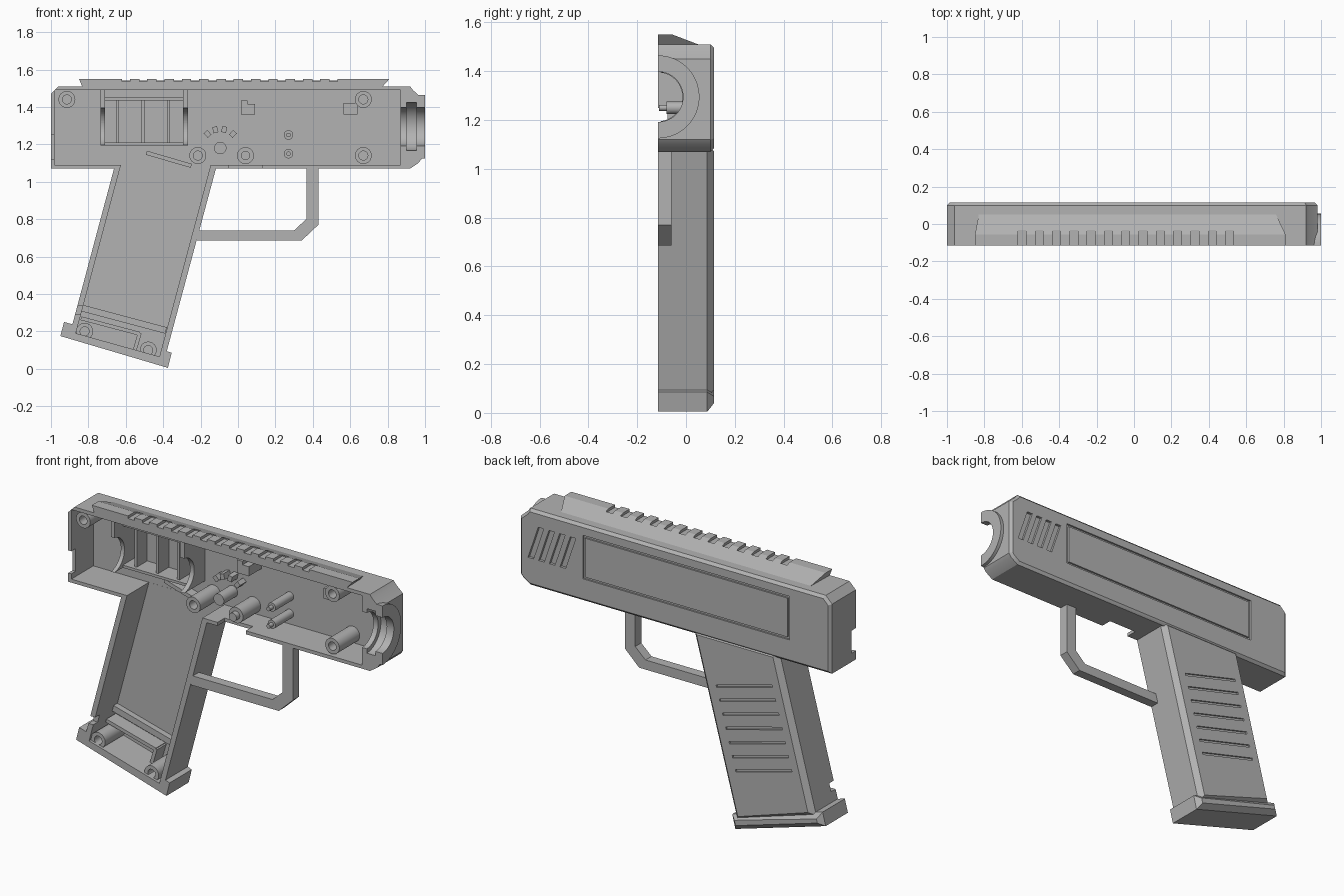
import bpy, bmesh, math
from mathutils import Vector, Matrix

if "Cube" in bpy.data.objects:
    bpy.data.objects.remove(bpy.data.objects["Cube"])

grey = bpy.data.materials.new("plain grey")
grey.use_nodes = True
grey.diffuse_color = (0.45, 0.45, 0.45, 1)
grey.node_tree.nodes["Principled BSDF"].inputs["Base Color"].default_value = grey.diffuse_color

OPEN, BACK, FLOOR = -0.115, 0.115, 0.085   # split plane, outer face, inner face
AXIS = 1.295                               # barrel height
LEAN = math.radians(15)


def finish(name, bm):
    bmesh.ops.recalc_face_normals(bm, faces=bm.faces)
    me = bpy.data.meshes.new(name)
    bm.to_mesh(me)
    bm.free()
    me.materials.append(grey)
    ob = bpy.data.objects.new(name, me)
    bpy.context.collection.objects.link(ob)
    return ob


def plate(name, pts, y0, y1, chamfer=0):
    """Outline in x, z pulled along y, with an optional chamfer round the y1 face."""
    bm = bmesh.new()
    f = bm.faces.new([bm.verts.new((x, y0, z)) for x, z in pts])
    new = bmesh.ops.extrude_face_region(bm, geom=[f])["geom"]
    bmesh.ops.translate(bm, verts=[v for v in new if isinstance(v, bmesh.types.BMVert)], vec=(0, y1 - y0, 0))
    if chamfer:
        rim = [e for e in bm.edges if all(abs(v.co.y - y1) < 1e-5 for v in e.verts)]
        bmesh.ops.bevel(bm, geom=rim, offset=chamfer, segments=1, affect='EDGES')
    return finish(name, bm)


def box(name, x0, x1, z0, z1, y0, y1):
    return plate(name, [(x0, z0), (x1, z0), (x1, z1), (x0, z1)], y0, y1)


def bar(name, a, b, width, y0, y1):
    """Straight rib from a to b in x, z."""
    a, b = Vector(a), Vector(b)
    d = (b - a).normalized() * width / 2
    n = Vector((-d.y, d.x))
    return plate(name, [a + n, a - n, b - n, b + n], y0, y1)


def barrel(name, r, x0, x1):
    bm = bmesh.new()
    bmesh.ops.create_cone(bm, cap_ends=True, segments=64, radius1=r, radius2=r, depth=x1 - x0,
                          matrix=Matrix.Translation(((x0 + x1) / 2, OPEN, AXIS)) @ Matrix.Rotation(math.pi / 2, 4, 'Y'))
    return finish(name, bm)


def post(name, x, z, r, y0, inner=0, step=0):
    """Round post on the inner face; step > 0 sinks a hole, step < 0 raises a tip."""
    y1 = FLOOR + 0.01
    bm = bmesh.new()
    bmesh.ops.create_cone(bm, cap_ends=True, segments=32, radius1=r, radius2=r, depth=y1 - y0,
                          matrix=Matrix.Translation((x, (y0 + y1) / 2, z)) @ Matrix.Rotation(math.pi / 2, 4, 'X'))
    if inner:
        cap = min(bm.faces, key=lambda f: f.calc_center_median().y)
        bmesh.ops.inset_region(bm, faces=[cap], thickness=r - inner)
        tip = bmesh.ops.extrude_discrete_faces(bm, faces=[cap])["faces"][0]
        bmesh.ops.translate(bm, verts=tip.verts, vec=(0, step, 0))
    ob = finish(name, bm)
    smooth(ob)
    return ob


def smooth(ob):
    bpy.ops.object.select_all(action='DESELECT')
    ob.select_set(True)
    bpy.context.view_layer.objects.active = ob
    bpy.ops.object.shade_smooth_by_angle(angle=math.radians(25))


def combine(ob, others, op='DIFFERENCE'):
    bpy.context.view_layer.objects.active = ob
    for o in others:
        m = ob.modifiers.new("cut", 'BOOLEAN')
        m.operation, m.object, m.solver = op, o, 'EXACT'
        bpy.ops.object.modifier_apply(modifier=m.name)
        bpy.data.objects.remove(o)


# Outer shell: slide, grip, foot and muzzle ring
shell = plate("shell", [(-1, 1.07), (-1, 1.47), (-0.96, 1.51), (0.92, 1.51), (0.935, 1.49), (0.98, 1.45),
                        (0.98, 1.12), (0.965, 1.1), (0.92, 1.07)], OPEN, BACK, 0.015)
grip = plate("grip", [(-0.655, 1.1), (-0.89, 0.22), (-0.39, 0.06), (-0.11, 1.1)], OPEN, BACK - 0.0005, 0.028)
foot = plate("foot", [(-0.95, 0.175), (-0.93, 0.25), (-0.875, 0.235), (-0.41, 0.105), (-0.355, 0.085),
                      (-0.375, 0.005)], OPEN, BACK, 0.028)
combine(shell, [grip, foot, barrel("ring", 0.17, 0.95, 1.0)], 'UNION')

# Hollow inside, muzzle bore, and openings in the rim
cuts = [
    box("slide_hollow", -0.98, 0.87, 1.09, 1.49, -0.2, FLOOR),
    plate("grip_hollow", [(-0.61, 1.15), (-0.867, 0.19), (-0.42, 0.065), (-0.13, 1.15)], -0.2, FLOOR - 0.0005),
    barrel("bore", 0.103, 0.8, 1.1),
    barrel("bore_groove", 0.128, 0.9, 0.955),
    box("rear_notch", -1.1, -0.95, 1.12, 1.25, -0.2, -0.075),
    box("trigger_notch", -0.05, 0.13, 1.0, 1.12, -0.2, -0.05),
    box("foot_notch", -0.93, -0.82, 0.29, 0.335, -0.2, -0.075),
    box("split", -1.2, 1.2, -0.2, 1.8, -0.5, OPEN),
]
# Panel groove, vents and grip grooves on the outer face
OUT = BACK - 0.01
corners = [(-0.74, 1.2), (0.576, 1.2), (0.576, 1.45), (-0.74, 1.45)]
panel = box("panel", -0.74, 0.576, 1.2, 1.45, OUT, 0.2)
combine(panel, [box("panel_core", -0.727, 0.563, 1.213, 1.437, 0, 0.3)])
cuts.append(panel)
for i in range(4):
    x = 0.89 - 0.068 * i
    cuts.append(plate("vent", [(x, 1.23), (x + 0.035, 1.23), (x - 0.03, 1.42), (x - 0.065, 1.42)], OUT - 0.005, 0.2))
for i in range(7):
    x, z = -0.273 - 0.0205 * i, 0.81 - 0.0758 * i
    cuts.append(bar("grip_groove", (x, z), (x - 0.357, z + 0.095), 0.014, OUT, 0.2))
combine(shell, cuts)
smooth(shell)

# Top rail with tapered ends and cross slots
bm = bmesh.new()
section = [(OPEN, 1.5, 0.765, -0.83), (OPEN, 1.55, 0.81, -0.85), (-0.055, 1.55, 0.81, -0.85),
           (0.05, 1.51, 0.76, -0.83), (0.05, 1.5, 0.76, -0.83)]
ends = [[bm.verts.new((s[k], s[0], s[1])) for s in section] for k in (2, 3)]
for e in ends:
    bm.faces.new(e)
for i in range(5):
    j = (i + 1) % 5
    bm.faces.new([ends[0][i], ends[0][j], ends[1][j], ends[1][i]])
rail = finish("top_rail", bm)
combine(rail, [box("slot", x, x + 0.042, 1.535, 1.6, -0.2, -0.033)
               for x in [-0.62 + 0.0925 * i for i in range(13)]])

# Trigger guard
plate("trigger_guard", [(-0.22, 0.74), (0.3, 0.74), (0.365, 0.8), (0.365, 1.08), (0.43, 1.08),
                        (0.43, 0.77), (0.34, 0.685), (-0.22, 0.685)], OPEN, -0.06)

# Screw posts and pins
for x, z in [(-0.915, 1.44), (0.67, 1.44), (-0.215, 1.14), (0.67, 1.14), (-0.82, 0.2), (-0.48, 0.1)]:
    post("screw_post", x, z, 0.045, -0.1, 0.024, 0.08)
post("tipped_post", 0.04, 1.14, 0.045, -0.075, 0.024, -0.03)
for z in (1.15, 1.25):
    post("small_pin", 0.27, z, 0.025, -0.08, 0.012, -0.03)
post("dial_post", -0.095, 1.18, 0.033, -0.04)

# Stops fanned round the dial post
for deg in (48, 78, 105, 132):
    d = Vector((math.cos(math.radians(deg)), math.sin(math.radians(deg))))
    c = Vector((-0.095, 1.18))
    bar("dial_stop", c + d * 0.085, c + d * 0.118, 0.026, 0.03, FLOOR + 0.01)

# Cradle: two notched end walls, shelves and ribs
for x0, x1 in ((-0.735, -0.712), (-0.295, -0.268)):
    wall = box("cradle_wall", x0, x1, 1.195, 1.495, -0.105, FLOOR + 0.01)
    combine(wall, [barrel("wall_notch", 0.1, -0.9, 0)])
box("cradle_shelf", -0.72, -0.28, 1.195, 1.21, -0.03, FLOOR + 0.01)
box("cradle_top", -0.72, -0.28, 1.435, 1.452, -0.03, FLOOR + 0.01)
for x in (-0.645, -0.508, -0.372):
    box("cradle_rib", x - 0.008, x + 0.008, 1.2, 1.44, -0.01, FLOOR + 0.01)

# Inner brackets and slanted stop
plate("middle_bracket", [(0.015, 1.435), (0.015, 1.405), (0.015, 1.36), (0.09, 1.36), (0.09, 1.415),
                         (0.05, 1.415), (0.05, 1.435)], -0.03, FLOOR + 0.01)
box("front_bracket", 0.565, 0.64, 1.36, 1.42, -0.03, FLOOR + 0.01)
bar("slanted_stop", (-0.49, 1.155), (-0.25, 1.085), 0.022, 0.03, FLOOR + 0.01)

# Ribs in the foot
bar("foot_cross_rib", (-0.835, 0.325), (-0.385, 0.205), 0.035, 0.05, FLOOR + 0.01)
bar("foot_pocket_top", (-0.84, 0.27), (-0.525, 0.187), 0.02, 0.0, FLOOR + 0.01)
bar("foot_pocket_side", (-0.525, 0.192), (-0.555, 0.09), 0.02, 0.0, FLOOR + 0.01)
